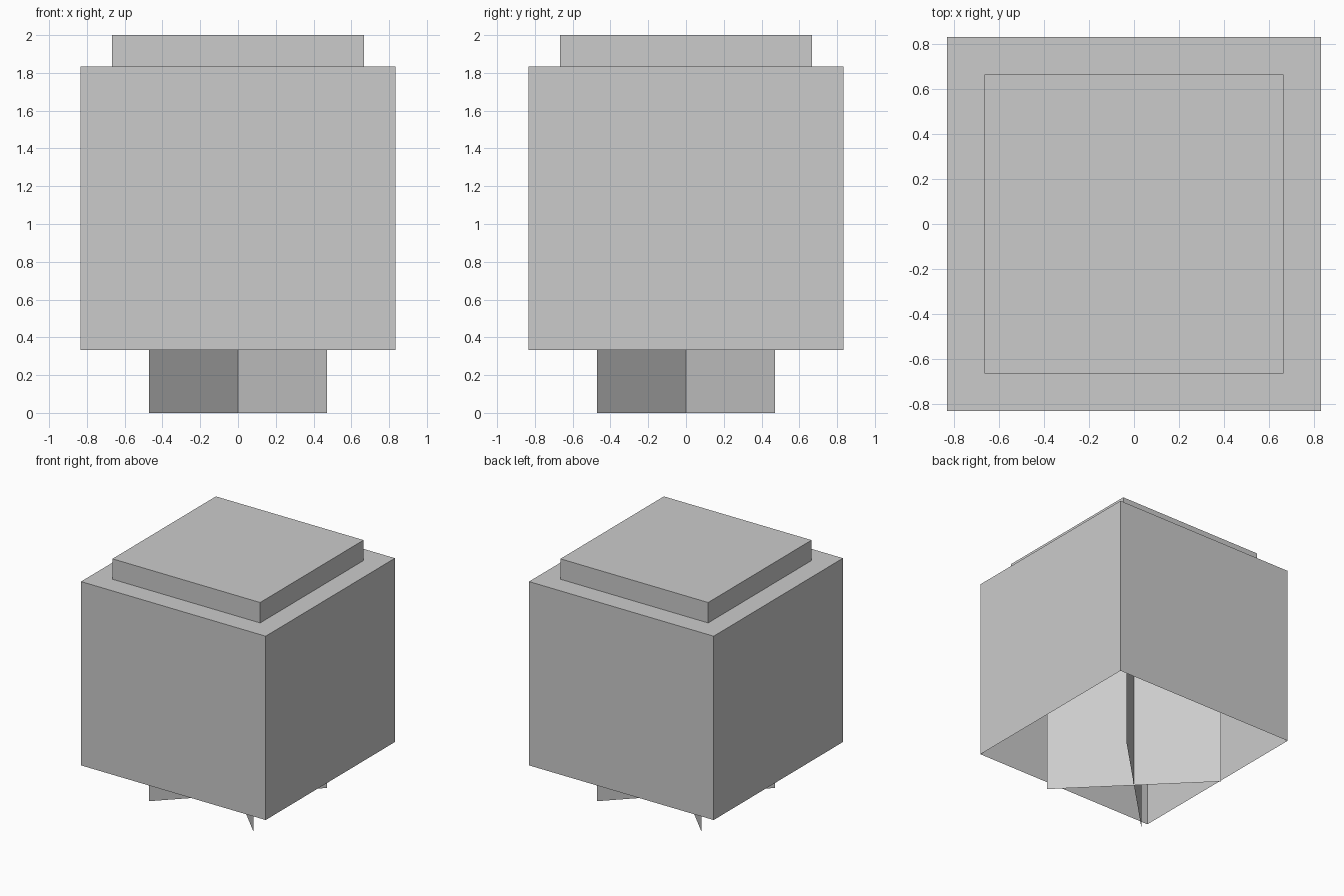
import bpy
import bmesh
from math import radians
from mathutils import Matrix

old = bpy.data.objects.get("Cube")
if old:
    bpy.data.objects.remove(old, do_unlink=True)

U = 1 / 6  # modelling unit: the whole model is twelve units tall

grey = bpy.data.materials.new("plain grey")
grey.use_nodes = True
colour = (0.6, 0.6, 0.6, 1)
grey.diffuse_color = colour
grey.node_tree.nodes["Principled BSDF"].inputs["Base Color"].default_value = colour


def finish(name, bm):
    mesh = bpy.data.meshes.new(name)
    bm.to_mesh(mesh)
    bm.free()
    mesh.materials.append(grey)
    obj = bpy.data.objects.new(name, mesh)
    bpy.context.collection.objects.link(obj)
    return obj


def open_box(name, width, bottom, top):
    """Square box without a floor."""
    bm = bmesh.new()
    size = Matrix.Diagonal((width, width, top - bottom, 1))
    place = Matrix.Translation((0, 0, (top + bottom) / 2))
    bmesh.ops.create_cube(bm, size=1, matrix=place @ size)
    bm.normal_update()
    floor = [f for f in bm.faces if f.normal.z < -0.5]
    bmesh.ops.delete(bm, geom=floor, context="FACES")
    return finish(name, bm)


def upright_sheet(name, width, bottom, top, angle):
    """Thin vertical sheet through the centre, turned about z."""
    bm = bmesh.new()
    place = Matrix.Translation((0, 0, (top + bottom) / 2))
    turn = Matrix.Rotation(radians(angle), 4, "Z") @ Matrix.Rotation(radians(90), 4, "X")
    size = Matrix.Diagonal((width, top - bottom, 1, 1))
    bmesh.ops.create_grid(bm, x_segments=1, y_segments=1, size=0.5,
                          matrix=place @ turn @ size)
    return finish(name, bm)


# Hollow hood with a smaller raised cap on top
open_box("hood", 10 * U, 2 * U, 11 * U)
open_box("cap", 8 * U, 11 * U, 12 * U)

# Two crossed stem sheets that run up inside the hood
for name, angle in (("stem_sheet_a", 45), ("stem_sheet_b", -45)):
    upright_sheet(name, 8 * U, 0, 11 * U, angle)
